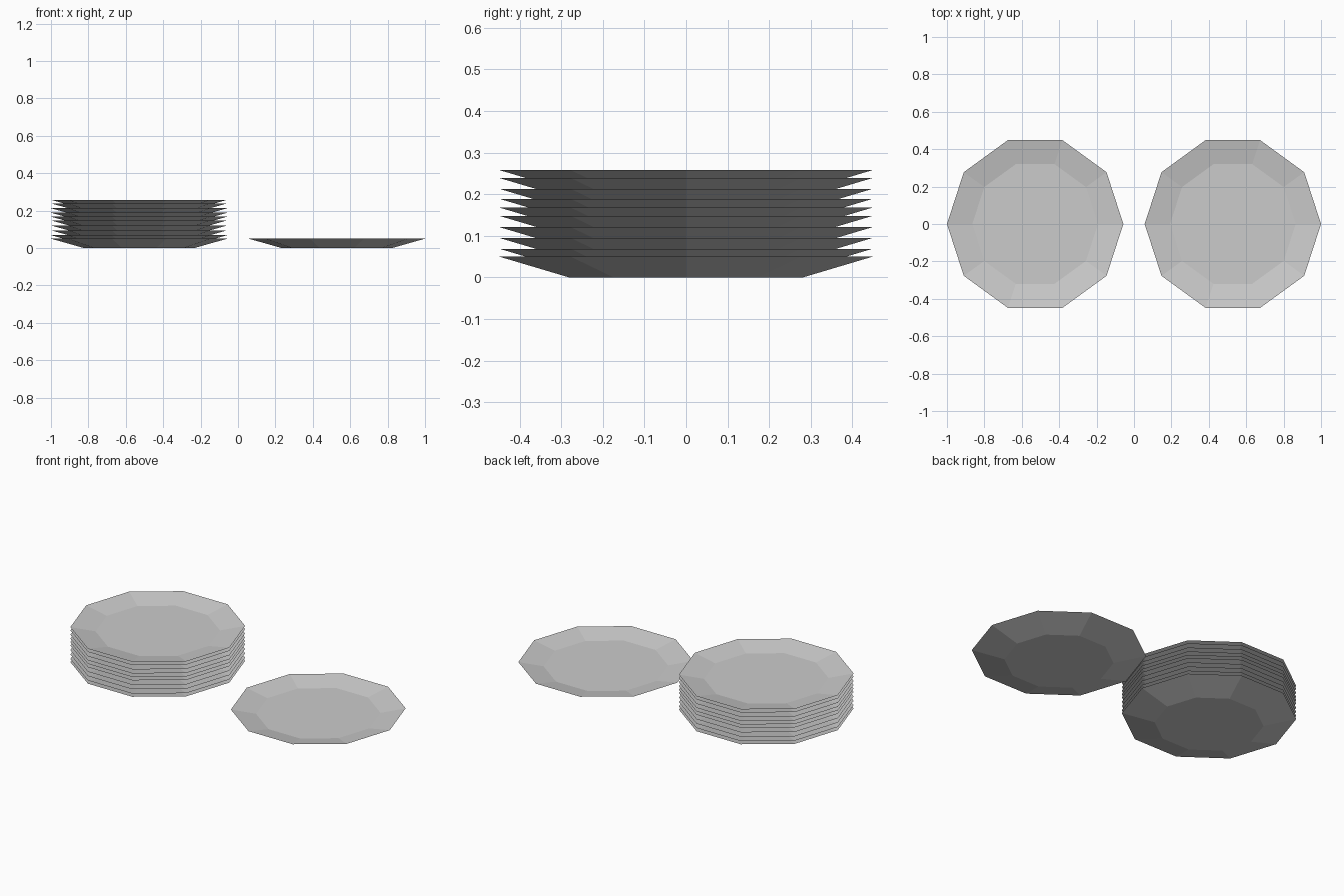
import bpy, bmesh
from math import cos, sin, tau

if "Cube" in bpy.data.objects:
    bpy.data.objects.remove(bpy.data.objects["Cube"])

SIDES = 10
# underside base, sharp rim, inner floor: (radius, height)
PROFILE = [(0.295, 0.0), (0.4715, 0.05), (0.336, 0.024)]


def plate(name, x, z):
    bm = bmesh.new()
    rings = [[bm.verts.new((r * cos(tau * i / SIDES), r * sin(tau * i / SIDES), h))
              for i in range(SIDES)] for r, h in PROFILE]
    bm.faces.new(rings[0][::-1])   # base
    bm.faces.new(rings[-1])        # eating surface
    for lo, hi in zip(rings, rings[1:]):
        for i in range(SIDES):
            j = (i + 1) % SIDES
            bm.faces.new((lo[i], lo[j], hi[j], hi[i]))
    mesh = bpy.data.meshes.new(name)
    bm.to_mesh(mesh)
    bm.free()
    obj = bpy.data.objects.new(name, mesh)
    obj.location = (x, 0, z)
    bpy.context.collection.objects.link(obj)


# stack of ten plates, slightly uneven spacing
STACK = [0, 0.019, 0.045, 0.071, 0.098, 0.118, 0.139, 0.163, 0.189, 0.208]
for n, z in enumerate(STACK):
    plate(f"stacked_plate_{n + 1}", -0.5285, z)

# single plate beside the stack
plate("single_plate", 0.5285, 0)
